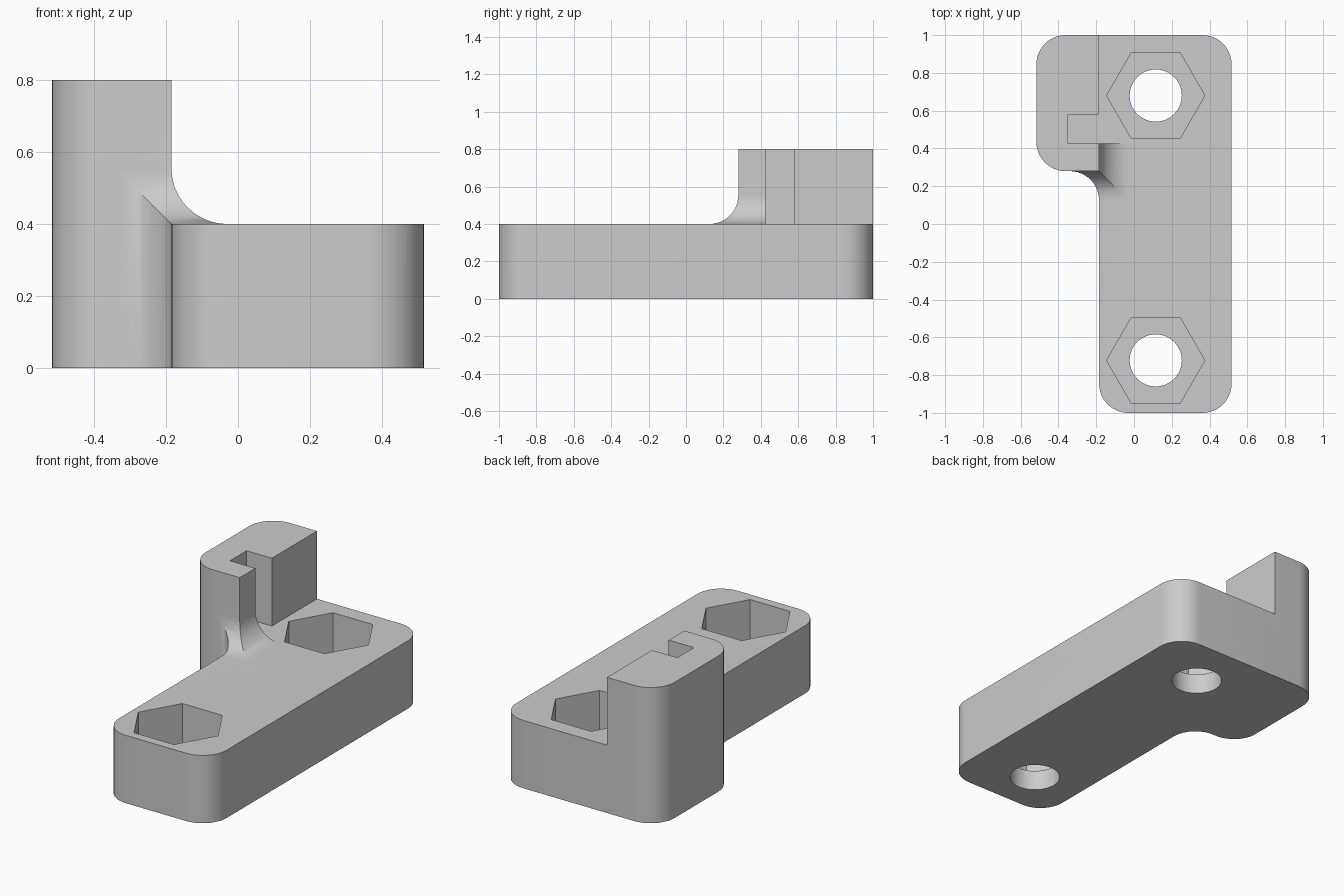
import bpy, bmesh, math
from mathutils import Vector

cube = bpy.data.objects.get("Cube")
if cube:
    bpy.data.objects.remove(cube, do_unlink=True)

GREY = (0.6, 0.6, 0.6, 1)
grey = bpy.data.materials.new("plain grey")
grey.use_nodes = True
grey.diffuse_color = GREY
grey.node_tree.nodes["Principled BSDF"].inputs["Base Color"].default_value = GREY

RADIUS = 0.155
BASE_TOP, TOP = 0.4, 0.8
WALL_X, WALL_Y = -0.185, 0.28    # inner and front faces of the upright


def rounded(corners, steps=12):
    """Outline with right-angle corners; those flagged 1 become arcs."""
    points = []
    for i, (x, y, is_round) in enumerate(corners):
        p = Vector((x, y))
        if not is_round:
            points.append(p)
            continue
        u = (Vector(corners[i - 1][:2]) - p).normalized()
        v = (Vector(corners[(i + 1) % len(corners)][:2]) - p).normalized()
        centre = p + RADIUS * (u + v)
        for k in range(steps + 1):
            t = k / steps * math.pi / 2
            points.append(centre - RADIUS * (v * math.cos(t) + u * math.sin(t)))
    return points


def ring(cx, cy, radius, sides):
    return [Vector((cx + radius * math.cos(k * math.tau / sides),
                    cy + radius * math.sin(k * math.tau / sides))) for k in range(sides)]


def prism(name, points, low, high, axis="z"):
    """Extrude an outline along one axis."""
    place = {"x": lambda a, b, h: (h, a, b),
             "y": lambda a, b, h: (a, h, b),
             "z": lambda a, b, h: (a, b, h)}[axis]
    bm = bmesh.new()
    face = bm.faces.new([bm.verts.new(place(p.x, p.y, low)) for p in points])
    moved = bmesh.ops.extrude_face_region(bm, geom=[face])["geom"]
    bmesh.ops.translate(bm, vec=place(0, 0, high - low),
                        verts=[g for g in moved if isinstance(g, bmesh.types.BMVert)])
    bmesh.ops.recalc_face_normals(bm, faces=bm.faces)
    mesh = bpy.data.meshes.new(name)
    bm.to_mesh(mesh)
    bm.free()
    mesh.materials.append(grey)
    obj = bpy.data.objects.new(name, mesh)
    bpy.context.collection.objects.link(obj)
    return obj


def combine(target, tool, operation):
    """Apply a boolean and discard its helper."""
    tool.hide_render = True
    mod = target.modifiers.new("cut", "BOOLEAN")
    mod.operation, mod.object, mod.solver = operation, tool, "EXACT"
    bpy.context.view_layer.objects.active = target
    bpy.ops.object.modifier_apply(modifier=mod.name)
    bpy.data.objects.remove(tool, do_unlink=True)


# Plan outline: long bar with a side wing
bracket = prism("mounting_bracket", rounded([
    (WALL_X, -1, 1), (0.517, -1, 1), (0.517, 1, 1),
    (-0.517, 1, 1), (-0.517, WALL_Y, 1), (WALL_X, WALL_Y, 1)]), 0, TOP)

# Stepped profiles with a fillet at the foot of the upright
front_profile = prism("front_profile", rounded([
    (-0.8, -0.1, 0), (0.8, -0.1, 0), (0.8, BASE_TOP, 0),
    (WALL_X, BASE_TOP, 1), (WALL_X, 1, 0), (-0.8, 1, 0)]), -1.2, 1.2, "y")
side_profile = prism("side_profile", rounded([
    (-1.3, -0.1, 0), (1.3, -0.1, 0), (1.3, 1, 0),
    (WALL_Y, 1, 0), (WALL_Y, BASE_TOP, 1), (-1.3, BASE_TOP, 0)]), -0.9, 0.9, "x")
combine(bracket, front_profile, "INTERSECT")
combine(bracket, side_profile, "INTERSECT")

# Notch in the upright, and the square step behind the fillet
notch = prism("notch", rounded([
    (-0.35, 0.425, 0), (0.7, 0.425, 0), (0.7, 1.2, 0),
    (WALL_X, 1.2, 0), (WALL_X, 0.58, 0), (-0.35, 0.58, 0)]), BASE_TOP, 1)
combine(bracket, notch, "DIFFERENCE")

# Hexagonal nut pockets and bolt holes
for y in (0.68, -0.722):
    combine(bracket, prism("nut_pocket", ring(0.115, y, 0.26, 6), 0.12, 0.6), "DIFFERENCE")
    combine(bracket, prism("bolt_hole", ring(0.115, y, 0.138, 48), -0.1, 0.2), "DIFFERENCE")

bpy.ops.object.select_all(action="DESELECT")
bracket.select_set(True)
bpy.context.view_layer.objects.active = bracket
bpy.ops.object.shade_smooth_by_angle(angle=math.radians(30))
